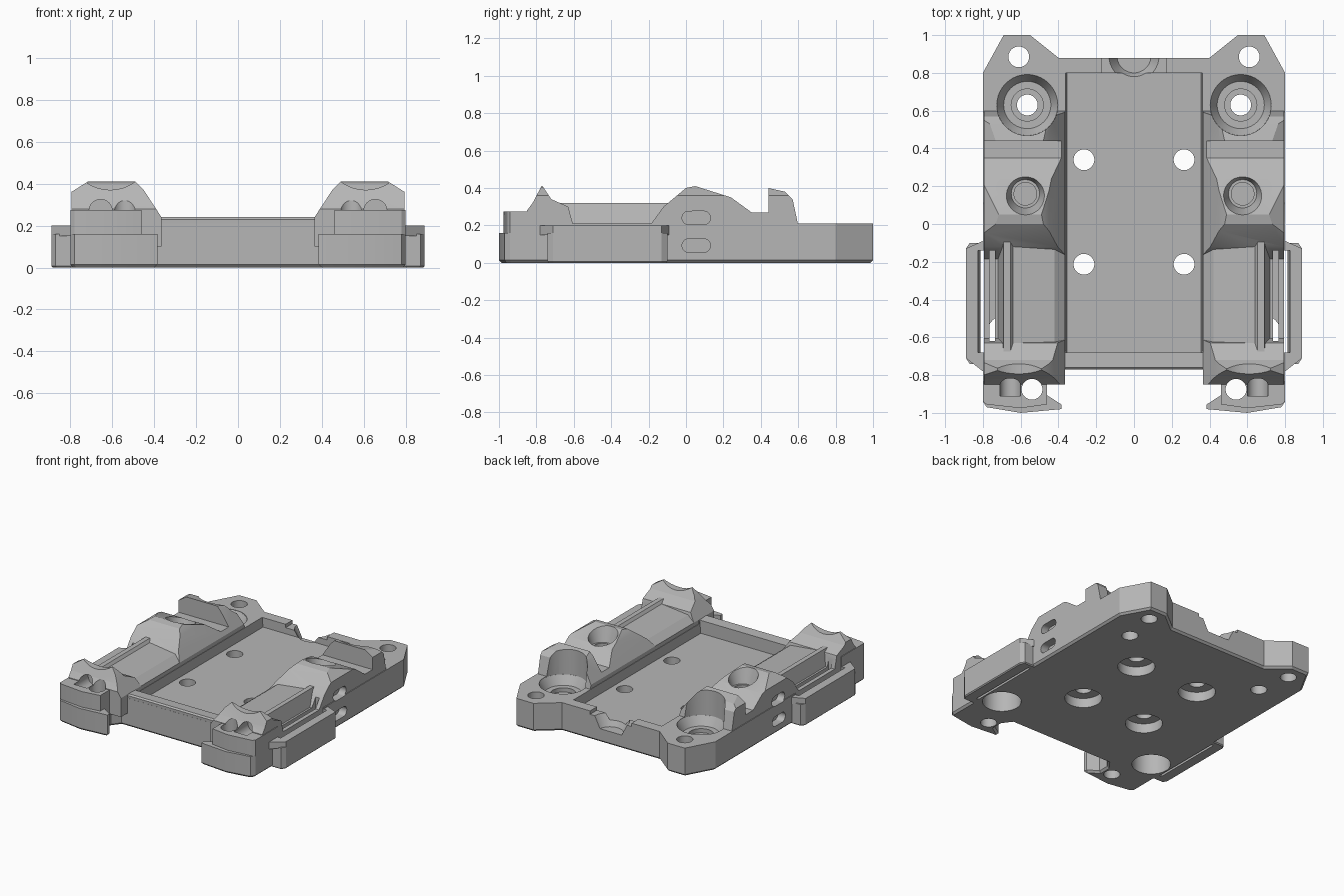
import bpy, bmesh, math
from mathutils import Matrix, Vector

cube = bpy.data.objects.get("Cube")
if cube:
    bpy.data.objects.remove(cube, do_unlink=True)

grey = bpy.data.materials.new("plain_grey")
grey.use_nodes = True
colour = (0.47, 0.47, 0.47, 1)
grey.diffuse_color = colour
grey.node_tree.nodes["Principled BSDF"].inputs["Base Color"].default_value = colour


def finish(name, bm):
    """Turn a bmesh into a grey object."""
    bmesh.ops.recalc_face_normals(bm, faces=bm.faces)
    mesh = bpy.data.meshes.new(name)
    bm.to_mesh(mesh)
    bm.free()
    mesh.materials.append(grey)
    ob = bpy.data.objects.new(name, mesh)
    bpy.context.collection.objects.link(ob)
    return ob


def prism(name, outline, start, end, axis="z", chamfer=0):
    """Extrude an outline along an axis, with an optional chamfer at the start."""
    place = {"z": lambda a, b, t: (a, b, t),
             "y": lambda a, b, t: (a, t, b),
             "x": lambda a, b, t: (t, a, b)}[axis]
    bm = bmesh.new()
    cap = bm.faces.new([bm.verts.new(place(a, b, start)) for a, b in outline])
    res = bmesh.ops.extrude_face_region(bm, geom=[cap], use_keep_orig=True)
    moved = [v for v in res["geom"] if isinstance(v, bmesh.types.BMVert)]
    bmesh.ops.translate(bm, verts=moved, vec=place(0, 0, end - start))
    if chamfer:
        bmesh.ops.recalc_face_normals(bm, faces=bm.faces)
        edges = [e for e in bm.edges if all(abs(v.co.z - start) < .001 for v in e.verts)]
        bmesh.ops.bevel(bm, geom=edges, offset=chamfer, segments=1, affect="EDGES")
    return finish(name, bm)


def box(name, x, y, z):
    return prism(name, [(x[0], y[0]), (x[1], y[0]), (x[1], y[1]), (x[0], y[1])], *z)


def bar(name, start, end, radius, end_radius=None):
    """Round bar or cone between two points."""
    a, b = Vector(start), Vector(end)
    turn = (b - a).to_track_quat("Z", "Y").to_matrix().to_4x4()
    bm = bmesh.new()
    bmesh.ops.create_cone(bm, cap_ends=True, segments=40, radius1=radius,
                          radius2=end_radius or radius, depth=(b - a).length,
                          matrix=Matrix.Translation((a + b) / 2) @ turn)
    return finish(name, bm)


def upright(name, centre, low, high, radius, end_radius=None):
    return bar(name, (*centre, low), (*centre, high), radius, end_radius)


def apply_modifier(target, mod):
    bpy.ops.object.select_all(action="DESELECT")
    bpy.context.view_layer.objects.active = target
    target.select_set(True)
    bpy.ops.object.modifier_apply(modifier=mod.name)


def combine(target, tool, operation):
    mod = target.modifiers.new("combine", "BOOLEAN")
    mod.operation, mod.solver, mod.object = operation, "EXACT", tool
    apply_modifier(target, mod)
    bpy.data.objects.remove(tool, do_unlink=True)


def add(part):
    combine(body, part, "UNION")


def cut(tool):
    combine(body, tool, "DIFFERENCE")


side, inner, rim, floor, edge = .8, .365, .21, .14, .014
above, below = .6, -.1

# Base plate, one half with a little overlap past the middle
body = prism("mount_plate", [(-.1, -.77), (side, -.77), (side, .8), (.69, 1), (.55, 1),
                             (.4, .88), (-.1, .88)], 0, rim, chamfer=edge)

# Front wall and side rail
add(prism("front_wall", [(-.765, .1), (-.77, .23), (-.76, .24), (-.67, .235), (-.67, .1)],
          -.1, .45, "x"))
add(prism("side_rail", [(.79, .1), (.79, .2), (.72, rim), (.69, .32), (.655, .32), (.64, .3),
                        (.42, .28), (inner, .24), (inner, .1)], -.72, .1, "y"))

# Front tower, middle hump, shelf and rear hump share one ridge with sloped flanks
ridge = prism("ridge", [(-.85, .1), (-.85, .28), (-.82, .32), (-.77, .415), (-.72, .34),
                        (-.63, .3), (-.6, .19), (-.2, .19), (-.12, .3), (0, .4), (.05, .41),
                        (.24, .35), (.35, .27), (.44, .27), (.44, .4), (.53, .38),
                        (.57, .34), (.6, .2), (.6, .1)], inner, .795, "x")
flanks = prism("flanks", [(inner, 0), (inner, .24), (.45, .37), (.5, .42), (.7, .42),
                          (.795, .36), (.795, 0)], -1, 1, "y")
combine(ridge, flanks, "INTERSECT")
add(ridge)

# Front leg with a flared toe
add(prism("front_leg", [(side, -.68), (side, -.94), (.78, -.955), (.6, -.975), (.46, -.955),
                        (.46, -.83), (.4, -.75), (.4, -.68)], 0, .275, chamfer=edge))
add(prism("front_toe", [(side, -.85), (side, -.94), (.78, -.97), (.6, -1), (.385, -.98),
                        (.385, -.955), (.47, -.9)], 0, .16, chamfer=edge))

# Strap loop on the side, with a wider rim
add(prism("strap_loop", [(.75, -.1), (.87, -.1), (.89, -.13), (.89, -.71), (.87, -.74),
                         (.75, -.74)], 0, .16, chamfer=edge / 2))
add(prism("strap_rim", [(.75, -.09), (side, -.09), (.89, -.13), (.89, -.71),
                        (side, -.78), (.75, -.78)], .15, .2))

# Central tray, rear notch and cup
cut(prism("tray", [(-.2, floor), (.355, floor), (inner, .24), (.39, above), (-.2, above)],
          -.68, .8, "y"))
cut(box("rear_notch", (-.2, .17), (.78, .95), (.185, above)))
cut(upright("rear_cup", (0, .89), .1, .22, .09, .15))

# Saddle over the front tower and bore through its face
cut(bar("saddle", (.61, -.9, .57), (.61, -.6, .57), .2))
cut(bar("front_bore", (.655, -.91, .27), (.655, -.74, .27), .055))

# Rear screw seat and the scoop behind it
seat = (.565, .63)
cut(upright("seat_scoop", seat, .205, above, .162))
cut(upright("seat_cone", seat, floor, .206, .125, .162))
cut(upright("seat_recess", seat, .11, .15, .085))

# Through holes, and wide recesses under the plate
plate_holes = [(.265, .34), (.265, -.213)]
for centre in [seat, (.61, .885), (.54, -.875)] + plate_holes:
    cut(upright("screw_hole", centre, below, above, .055))
for centre in plate_holes:
    cut(upright("underside_recess", centre, below, .07, .125))
cut(upright("underside_bore", (.655, -.6), below, .15, .13))

# Countersunk hole in the middle hump
hump = (.575, .16)
cut(upright("hump_countersink", hump, .3, .45, .075, .125))
cut(upright("hump_bore", hump, .16, .4, .06))

# Side windows, stretched from round bars
for height in (.24, .092):
    middle = .055
    window = bar("side_window", (.74, middle, height), (.95, middle, height), .036)
    for v in window.data.vertices:
        v.co.y += math.copysign(.04, v.co.y - middle)
    cut(window)

# Strap slot with a flared mouth, and the groove beside the rail
cut(prism("strap_slot", [(.795, below), (.812, below), (.812, .12), (.845, .3), (.795, .3)],
          -.68, -.14, "y"))
cut(box("rail_groove", (.735, .765), (-.62, -.14), (.13, .3)))

# Mirror the half about the centre line
mirror = body.modifiers.new("both_sides", "MIRROR")
mirror.use_bisect_axis[0] = True
mirror.use_clip = True
apply_modifier(body, mirror)
bpy.ops.object.shade_smooth_by_angle(angle=math.radians(20))
